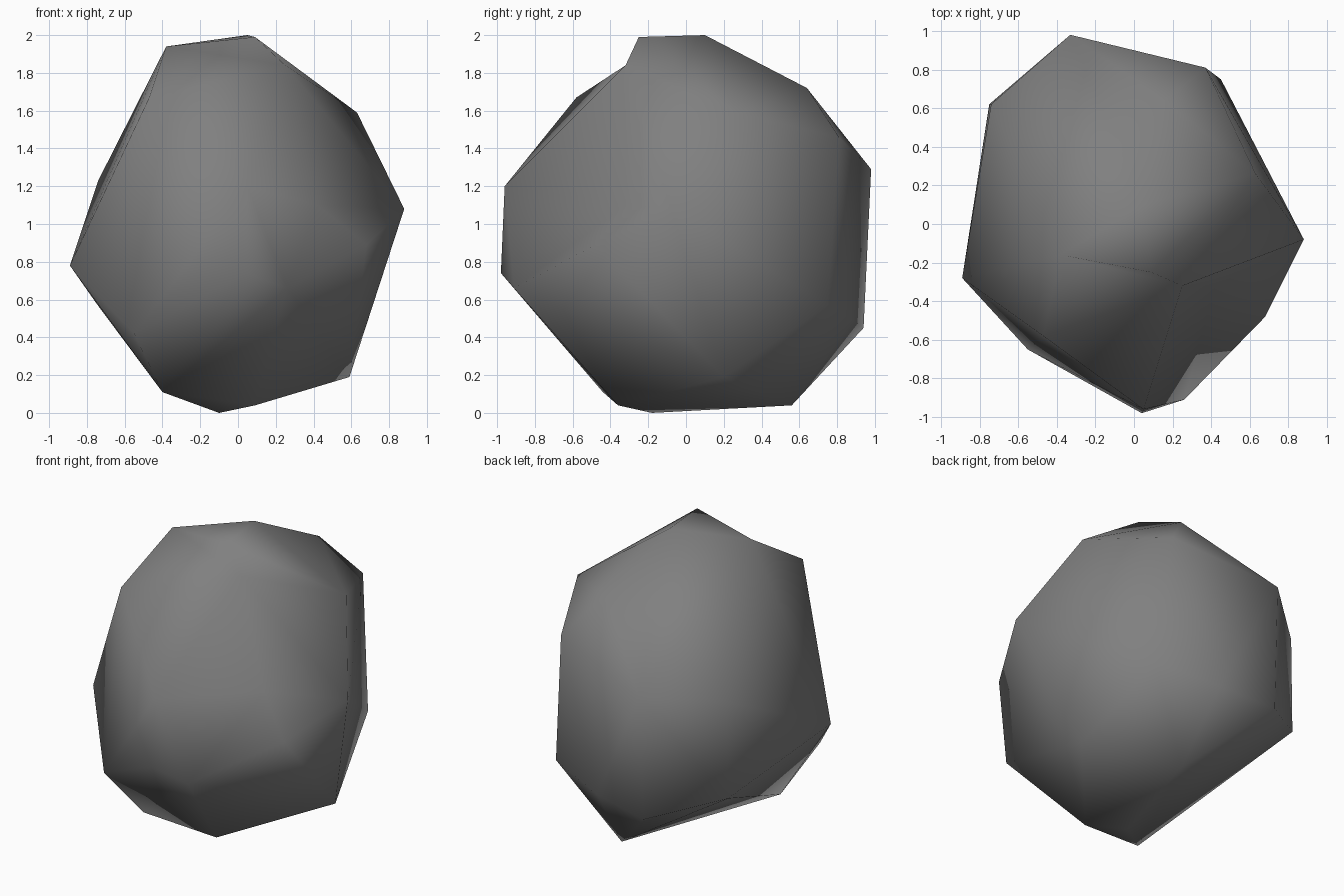
import bpy, bmesh
from mathutils import Vector

# Corner points of the boulder
upper = [(0.05, 0.10, 2.0), (0.09, -0.25, 1.99), (-0.38, -0.16, 1.94),
         (-0.47, -0.58, 1.67), (0.63, 0.26, 1.59), (0.16, 0.64, 1.72)]
middle = [(0.88, -0.08, 1.08), (0.68, -0.48, 0.89), (0.26, -0.91, 0.66),
          (0.04, -0.98, 0.74), (0.05, -0.96, 1.20), (-0.89, -0.28, 0.78),
          (-0.74, 0.62, 1.23), (-0.75, 0.62, 0.58), (-0.33, 0.98, 1.29),
          (0.37, 0.81, 1.46), (0.45, 0.75, 0.57)]
lower = [(-0.55, -0.65, 0.42), (-0.34, 0.94, 0.45), (0.05, 0.88, 0.49),
         (0.59, 0.20, 0.19), (0.09, 0.56, 0.04), (-0.10, -0.18, 0.0),
         (0.09, -0.36, 0.04), (-0.40, -0.44, 0.11)]

# Dents: final position, and the offset that lifts it onto the skin first
dents = [((0.25, -0.32, 1.84), (-0.08, -0.11, 0.10)),   # notch below the summit
         ((0.42, -0.32, 1.10), (0.19, -0.19, 0.12))]    # hollow above the ledge

bm = bmesh.new()
for p in upper + middle + lower:
    bm.verts.new(p)
sunk = [(bm.verts.new(Vector(p) + Vector(d)), p) for p, d in dents]

# Wrap the points in a faceted skin, then sink the dents
bmesh.ops.convex_hull(bm, input=bm.verts[:])
for v, p in sunk:
    v.co = p
loose = [v for v in bm.verts if not v.link_faces]
bmesh.ops.delete(bm, geom=loose, context='VERTS')
bmesh.ops.recalc_face_normals(bm, faces=bm.faces[:])
for f in bm.faces:
    f.smooth = True

mesh = bpy.data.meshes.new("boulder")
bm.to_mesh(mesh)
bm.free()
rock = bpy.data.objects.new("boulder", mesh)
bpy.context.collection.objects.link(rock)

# Plain grey stone
stone = bpy.data.materials.new("grey stone")
stone.diffuse_color = (0.216, 0.216, 0.216, 1)
mesh.materials.append(stone)
